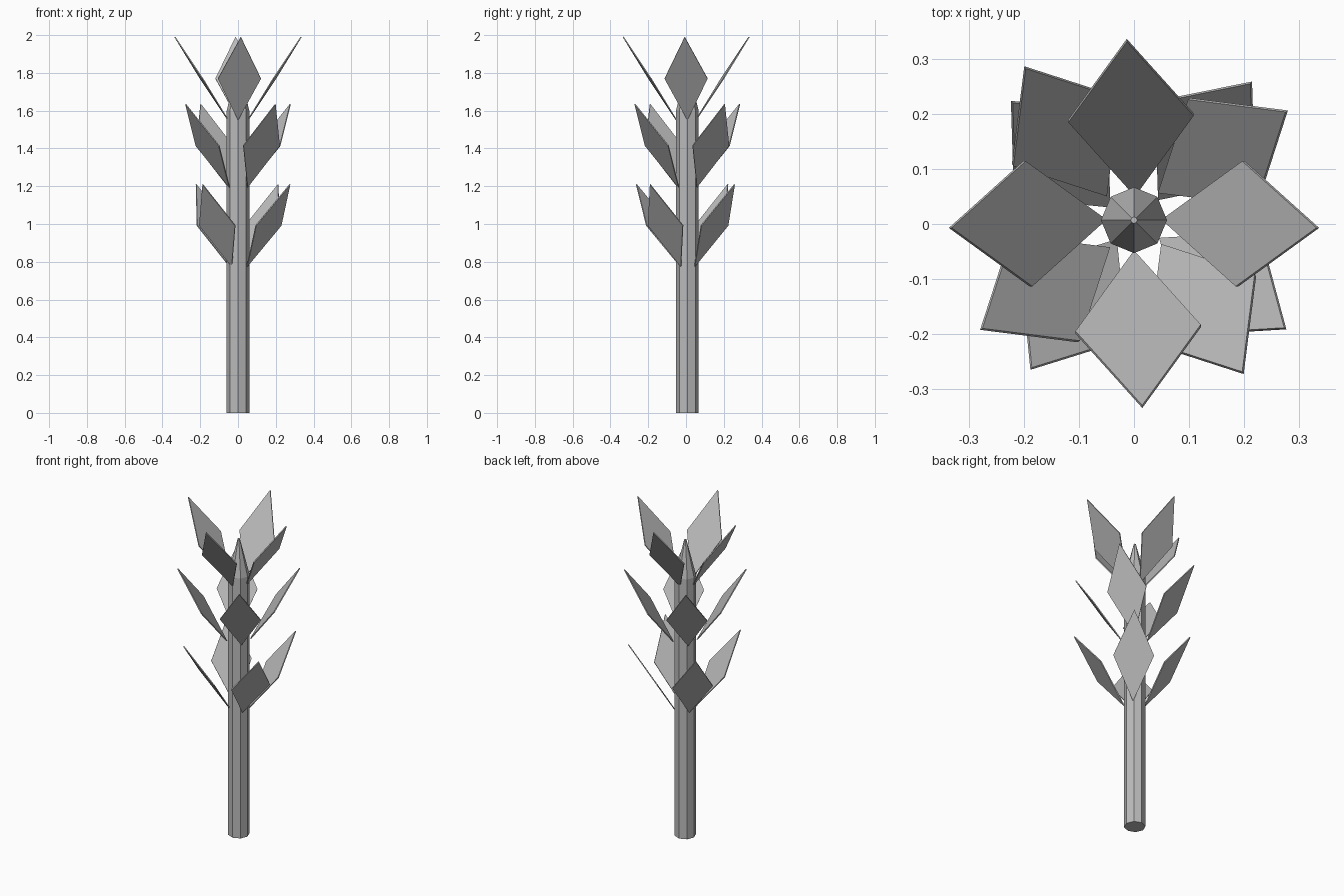
import bpy, bmesh, math
from mathutils import Vector

if "Cube" in bpy.data.objects:
    bpy.data.objects.remove(bpy.data.objects["Cube"])

grey = bpy.data.materials.new("plain_grey")
grey.diffuse_color = (0.5, 0.5, 0.5, 1)
grey.use_nodes = True
grey.node_tree.nodes["Principled BSDF"].inputs["Base Color"].default_value = grey.diffuse_color
CENTRE_Y = 0.007


def finish(name, bm):
    bmesh.ops.recalc_face_normals(bm, faces=bm.faces[:])
    mesh = bpy.data.meshes.new(name)
    bm.to_mesh(mesh)
    bm.free()
    mesh.materials.append(grey)
    obj = bpy.data.objects.new(name, mesh)
    bpy.context.collection.objects.link(obj)
    return obj


# Eight-sided stem with a pointed tip, as a stack of rings
bm = bmesh.new()
rings = []
for radius, z in ((0.06, 0), (0.06, 1.6), (0.006, 1.82)):
    rings.append([bm.verts.new((radius * math.cos(i * math.pi / 4),
                                CENTRE_Y + radius * math.sin(i * math.pi / 4), z))
                  for i in range(8)])
for low, high in zip(rings, rings[1:]):
    for i in range(8):
        j = (i + 1) % 8
        bm.faces.new((low[i], low[j], high[j], high[i]))
bm.faces.new(rings[0][::-1])
bm.faces.new(rings[-1])
finish("stem", bm)


# Thin diamond leaf: tip position, outward heading, horizontal run, rise, roll
def leaf(name, tip, heading, run, rise, roll=0.0, half_width=0.114, thick=0.006):
    a = math.radians(heading)
    tip = Vector(tip)
    long_axis = Vector((run * math.cos(a), run * math.sin(a), rise))
    side = Vector((-math.sin(a), math.cos(a), 0))
    normal = long_axis.cross(side).normalized()
    r = math.radians(roll)
    side = (side * math.cos(r) + normal * math.sin(r)) * half_width
    normal = long_axis.cross(side).normalized() * thick / 2
    mid = tip - long_axis / 2
    outline = (tip, mid + side, tip - long_axis, mid - side)
    bm = bmesh.new()
    front = [bm.verts.new(p + normal) for p in outline]
    back = [bm.verts.new(p - normal) for p in outline]
    bm.faces.new(front)
    bm.faces.new(back[::-1])
    for i in range(4):
        j = (i + 1) % 4
        bm.faces.new((front[i], back[i], back[j], front[j]))
    finish(name, bm)


# Top ring
for i, (x, y, heading) in enumerate(((0.334, -0.007, -3), (-0.013, 0.334, 93),
                                     (-0.334, -0.007, 183), (0.015, -0.332, 273))):
    leaf(f"top_leaf_{i + 1}", (x, y, 1.99), heading, 0.282, 0.44)

# Middle ring, each leaf turned a little from the diagonal
for i in range(4):
    a = math.radians(35.5 + 90 * i)
    leaf(f"middle_leaf_{i + 1}",
         (0.341 * math.cos(a), CENTRE_Y + 0.341 * math.sin(a), 1.635),
         32.4 + 90 * i, 0.275, 0.44)

# Bottom ring, less regular
for i, (x, y, heading, run) in enumerate(((0.213, 0.257, 51.6, 0.27),
                                          (-0.222, 0.222, 133, 0.26),
                                          (-0.187, -0.263, 236.5, 0.28),
                                          (0.275, -0.19, -35.7, 0.28))):
    leaf(f"bottom_leaf_{i + 1}", (x, y, 1.21), heading, run, 0.435)
